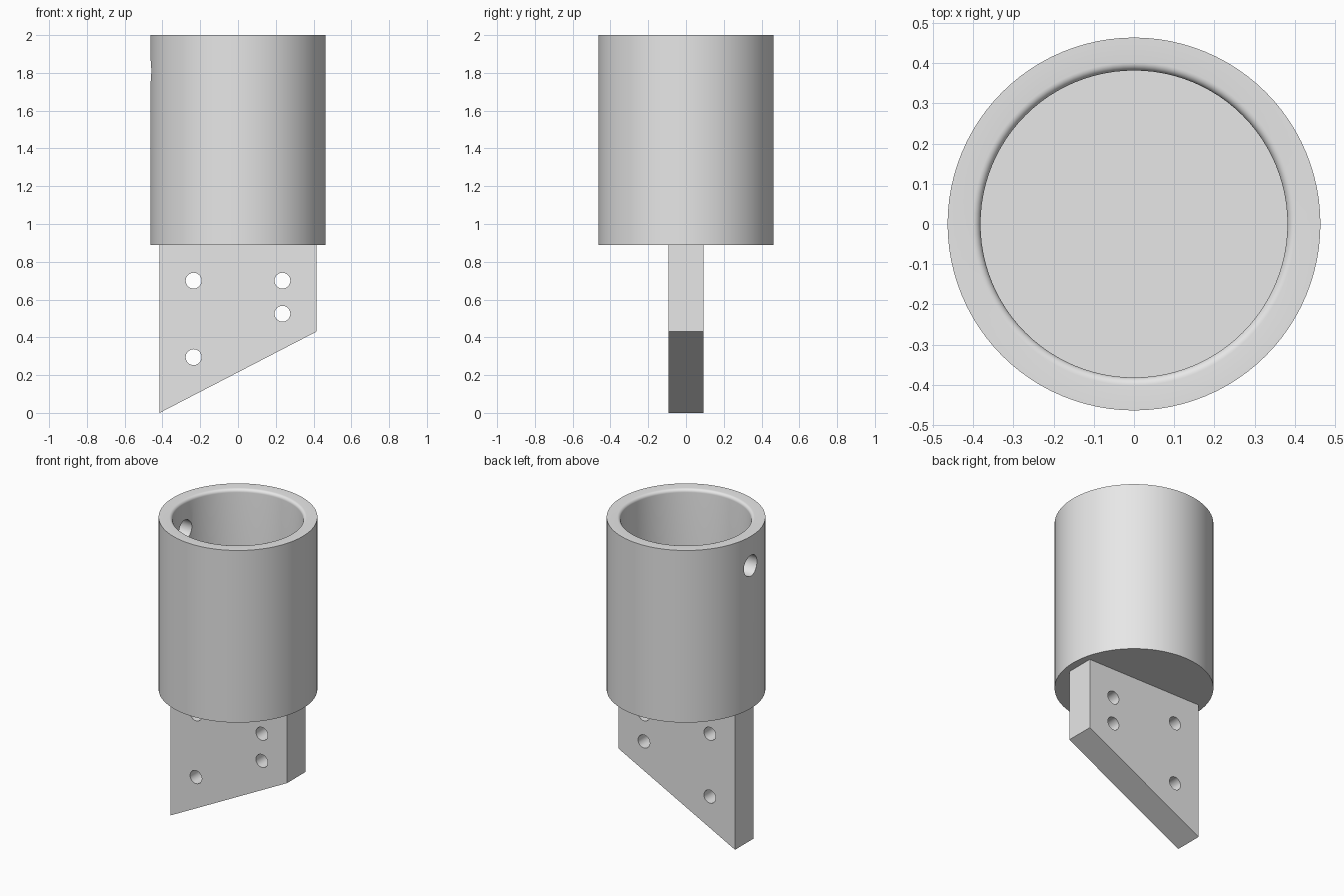
import bpy
import bmesh
from math import pi, sin, cos, radians
from mathutils import Matrix

cube = bpy.data.objects.get("Cube")
if cube:
    bpy.data.objects.remove(cube, do_unlink=True)

# Single grey finish
grey = bpy.data.materials.new("plain_grey")
grey.use_nodes = True
grey.diffuse_color = (0.8, 0.8, 0.8, 1)
grey.node_tree.nodes["Principled BSDF"].inputs["Base Color"].default_value = (0.8, 0.8, 0.8, 1)

OUTER, INNER, FILLET = 0.464, 0.382, 0.02
BASE, FLOOR, TOP = 0.89, 0.985, 2.0
HALF_WIDTH, HALF_THICK = 0.415, 0.093


def make_object(name, bm):
    bmesh.ops.recalc_face_normals(bm, faces=bm.faces)
    mesh = bpy.data.meshes.new(name)
    bm.to_mesh(mesh)
    bm.free()
    mesh.materials.append(grey)
    obj = bpy.data.objects.new(name, mesh)
    bpy.context.collection.objects.link(obj)
    return obj


def drill(target, axis, location, radius, depth):
    """Cut a round hole through the target along one axis."""
    bm = bmesh.new()
    turn = Matrix.Rotation(pi / 2, 4, "Y" if axis == "X" else "X")
    bmesh.ops.create_cone(bm, cap_ends=True, segments=32, radius1=radius, radius2=radius,
                          depth=depth, matrix=Matrix.Translation(location) @ turn)
    cutter = make_object("hole_cutter", bm)
    cutter.hide_render = True
    mod = target.modifiers.new("hole", "BOOLEAN")
    mod.operation, mod.solver, mod.object = "DIFFERENCE", "EXACT", cutter
    bpy.context.view_layer.objects.active = target
    bpy.ops.object.modifier_apply(modifier=mod.name)
    bpy.data.objects.remove(cutter, do_unlink=True)


def smooth(obj):
    bpy.ops.object.select_all(action="DESELECT")
    obj.select_set(True)
    bpy.context.view_layer.objects.active = obj
    bpy.ops.object.shade_smooth_by_angle(angle=radians(30))


# Socket: closed-bottom cup with a rounded inner lip
profile = [(0, BASE), (OUTER, BASE), (OUTER, TOP)]
for i in range(7):
    a = pi / 2 * i / 6
    profile.append((INNER + FILLET * (1 - sin(a)), TOP - FILLET * (1 - cos(a))))
profile += [(INNER, FLOOR), (0, FLOOR)]
bm = bmesh.new()
verts = [bm.verts.new((r, 0, z)) for r, z in profile]
edges = [bm.edges.new(pair) for pair in zip(verts, verts[1:])]
bmesh.ops.spin(bm, geom=verts + edges, cent=(0, 0, 0), axis=(0, 0, 1),
               angle=2 * pi, steps=96, use_merge=True)
bmesh.ops.remove_doubles(bm, verts=bm.verts, dist=0.0001)
socket = make_object("socket", bm)
drill(socket, "X", (-0.43, 0, 1.81), 0.067, 0.3)
smooth(socket)

# Mounting plate: slanted lower edge, rooted in the socket floor
outline = [(-HALF_WIDTH, 0), (HALF_WIDTH, 0.43),
           (HALF_WIDTH, BASE + 0.03), (-HALF_WIDTH, BASE + 0.03)]
bm = bmesh.new()
face = bm.faces.new([bm.verts.new((x, -HALF_THICK, z)) for x, z in outline])
extruded = bmesh.ops.extrude_face_region(bm, geom=[face])["geom"]
bmesh.ops.translate(bm, vec=(0, 2 * HALF_THICK, 0),
                    verts=[v for v in extruded if isinstance(v, bmesh.types.BMVert)])
plate = make_object("mounting_plate", bm)
for x, z in [(-0.235, 0.7), (0.235, 0.7), (0.235, 0.525), (-0.235, 0.295)]:
    drill(plate, "Y", (x, 0, z), 0.042, 0.5)
smooth(plate)
